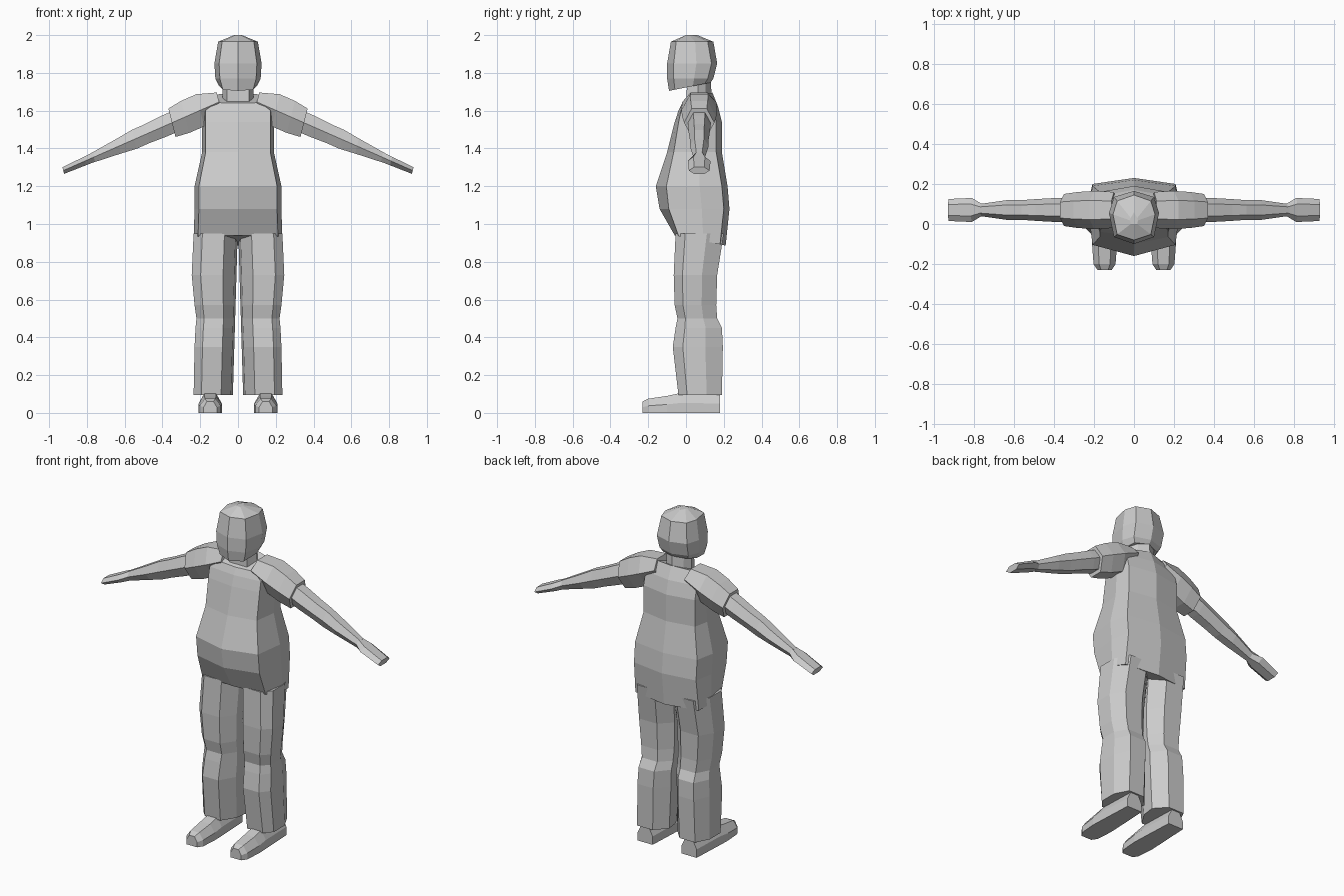
import bpy
import bmesh
from math import cos, sin, tau

cube = bpy.data.objects.get("Cube")
if cube:
    bpy.data.objects.remove(cube, do_unlink=True)

grey = bpy.data.materials.new("plain_grey")
grey.use_nodes = True
grey.diffuse_color = (0.6, 0.6, 0.6, 1)
grey.node_tree.nodes["Principled BSDF"].inputs["Base Color"].default_value = grey.diffuse_color


def loft(name, rings, closed=True):
    """Skin a list of point rings with flat faces and mirror the result across x."""
    bm = bmesh.new()
    loops = [[bm.verts.new(point) for point in ring] for ring in rings]
    count = len(loops[0])
    for low, high in zip(loops, loops[1:]):
        for i in range(count if closed else count - 1):
            j = (i + 1) % count
            bm.faces.new((low[i], low[j], high[j], high[i]))
    bm.faces.new(loops[0][::-1])
    bm.faces.new(loops[-1])
    bmesh.ops.recalc_face_normals(bm, faces=bm.faces)
    mesh = bpy.data.meshes.new(name)
    bm.to_mesh(mesh)
    bm.free()
    mesh.materials.append(grey)
    obj = bpy.data.objects.new(name, mesh)
    bpy.context.collection.objects.link(obj)
    mirror = obj.modifiers.new("mirror", "MIRROR")
    mirror.use_clip = True


def body_ring(z, front, back, width, slope=0, taper=0.9):
    """Left half of a body section, running from front centre to back centre."""
    front_corner = front * 0.65
    back_corner = back - 0.03
    side = front_corner + (back_corner - front_corner) * 0.6
    outline = ((0, front), (width * taper, front_corner), (width, side),
               (width * taper, back_corner), (0, back))
    return [(x, y, z + slope * (y - front)) for x, y in outline]


def arm_ring(x, height, depth):
    """Hexagonal section on the straight line that the arm hangs along."""
    ring = []
    for i in range(6):
        angle = tau * i / 6
        rise = height / 2 * sin(angle) / sin(tau / 6)
        ring.append((x + rise / 4, 0.07 + depth / 2 * cos(angle), 1.69 - 0.44 * x + rise))
    return ring


def leg_ring(z, outer, front, back):
    """Eight-sided trouser section, its front and back panels set slightly outward."""
    inner = 0.03 * (1 - z)
    half_width, half_depth = (outer - inner) / 2, (back - front) / 2
    outline = ((-0.4, -1), (0.6, -1), (1, -0.6), (1, 0.3),
               (0.6, 1), (-0.4, 1), (-1, 0.4), (-0.9, -0.3))
    return [(inner + half_width * (1 + u), front + half_depth * (1 + v), z) for u, v in outline]


def shoe_ring(y, width, height):
    """Shoe section with a flat sole and a bevelled top."""
    outline = ((-1, 0), (1, 0), (1, 0.5), (0.5, 1), (-0.5, 1), (-1, 0.5))
    return [(0.147 + width / 2 * u, y, height * v) for u, v in outline]


# Shirt body, from hem to neckline
loft("shirt_body", [
    body_ring(0.94, -0.06, 0.21, 0.235, slope=-0.2),
    body_ring(1.08, -0.14, 0.23, 0.23),
    body_ring(1.2, -0.16, 0.22, 0.23),
    body_ring(1.38, -0.1, 0.19, 0.19),
    body_ring(1.54, -0.06, 0.19, 0.19),
    body_ring(1.6, -0.04, 0.17, 0.19, slope=0.1),
    body_ring(1.64, -0.02, 0.14, 0.13, slope=0.35),
], closed=False)

# Short sleeves, starting inside the shoulders
loft("sleeves", [
    arm_ring(0.1, 0.1, 0.18),
    arm_ring(0.2, 0.17, 0.19),
    arm_ring(0.28, 0.17, 0.18),
    arm_ring(0.35, 0.15, 0.16),
])

# Bare arms, from under the sleeve to the wrist
loft("arms", [
    arm_ring(0.32, 0.11, 0.12),
    arm_ring(0.39, 0.11, 0.12),
    arm_ring(0.48, 0.1, 0.11),
    arm_ring(0.55, 0.1, 0.1),
    arm_ring(0.63, 0.08, 0.1),
    arm_ring(0.77, 0.05, 0.06),
])

# Flat mitten hands
loft("hands", [
    arm_ring(0.76, 0.05, 0.06),
    arm_ring(0.81, 0.045, 0.12),
    arm_ring(0.925, 0.035, 0.11),
])

# Trouser legs, from the hip to the cuff
loft("trouser_legs", [
    leg_ring(0.95, 0.235, -0.055, 0.2),
    leg_ring(0.73, 0.245, -0.065, 0.165),
    leg_ring(0.57, 0.23, -0.06, 0.16),
    leg_ring(0.5, 0.22, -0.045, 0.165),
    leg_ring(0.45, 0.225, -0.055, 0.19),
    leg_ring(0.35, 0.23, -0.07, 0.195),
    leg_ring(0.095, 0.235, -0.04, 0.19),
])

# Shoes, from toe to heel
loft("shoes", [
    shoe_ring(-0.23, 0.07, 0.06),
    shoe_ring(-0.2, 0.11, 0.075),
    shoe_ring(-0.1, 0.125, 0.09),
    shoe_ring(-0.03, 0.12, 0.105),
    shoe_ring(0.18, 0.1, 0.1),
])

# Neck
loft("neck", [
    body_ring(1.6, 0, 0.14, 0.085, taper=0.7),
    body_ring(1.78, 0.01, 0.13, 0.08, taper=0.7),
], closed=False)

# Head, from chin to crown
loft("head", [
    body_ring(1.705, -0.09, 0.13, 0.1, slope=0.2, taper=0.8),
    body_ring(1.77, -0.1, 0.145, 0.12, taper=0.8),
    body_ring(1.85, -0.1, 0.165, 0.125, taper=0.8),
    body_ring(1.965, -0.08, 0.145, 0.105, taper=0.8),
    body_ring(2, 0, 0.06, 0.02, taper=0.8),
], closed=False)
